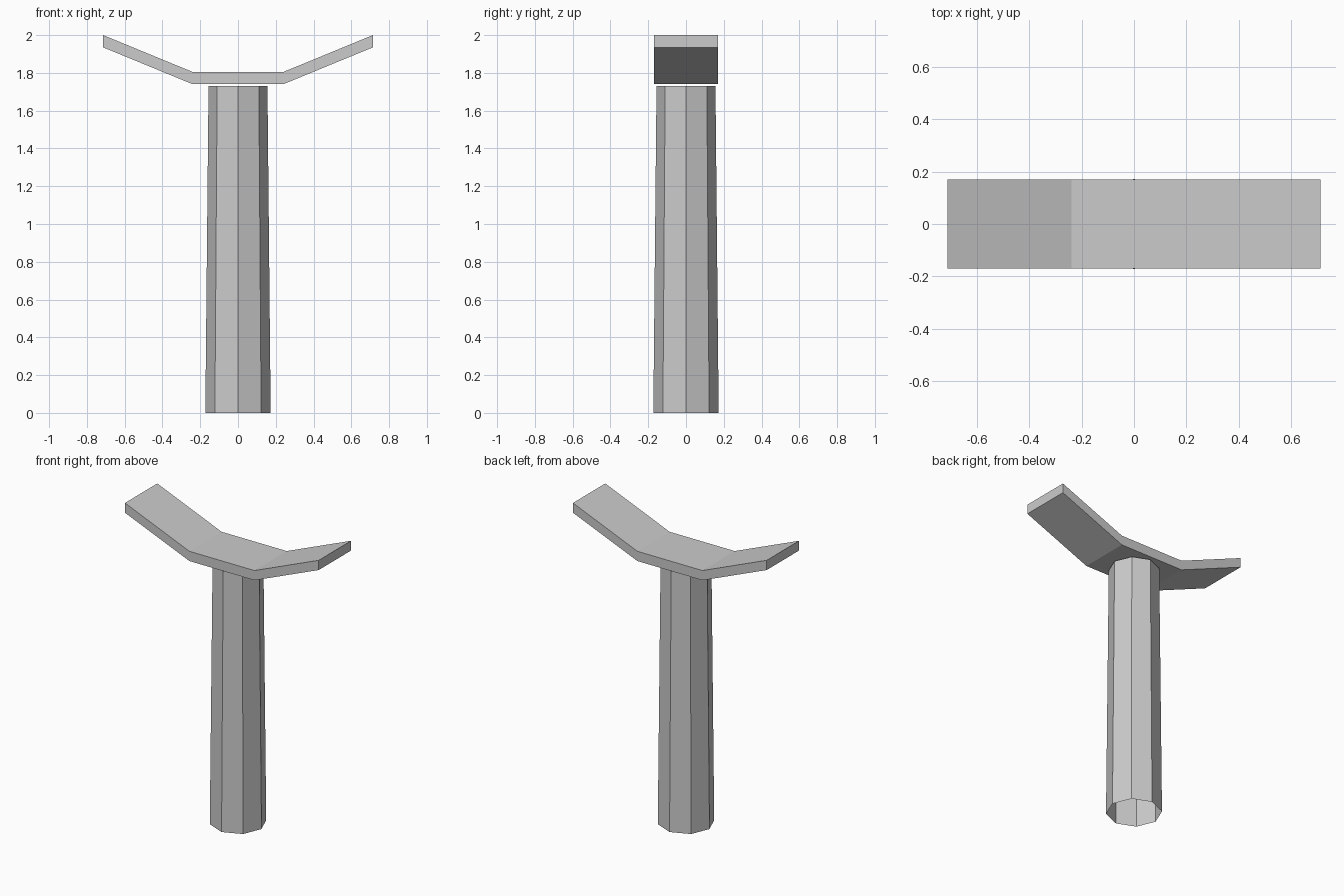
import bpy
import bmesh

cube = bpy.data.objects.get("Cube")
if cube:
    bpy.data.objects.remove(cube, do_unlink=True)

grey = bpy.data.materials.new("plain grey")
grey.use_nodes = True
colour = (0.6, 0.6, 0.6, 1)
grey.diffuse_color = colour
grey.node_tree.nodes["Principled BSDF"].inputs["Base Color"].default_value = colour


def add_object(name, bm):
    mesh = bpy.data.meshes.new(name)
    bm.to_mesh(mesh)
    bm.free()
    mesh.materials.append(grey)
    obj = bpy.data.objects.new(name, mesh)
    bpy.context.collection.objects.link(obj)
    return obj


# Tapered eight-sided column, open at both ends
HEIGHT = 1.73
bm = bmesh.new()
bmesh.ops.create_cone(bm, cap_ends=False, segments=8,
                      radius1=0.173, radius2=0.156, depth=HEIGHT)
bmesh.ops.translate(bm, verts=bm.verts, vec=(0, 0, HEIGHT / 2))
add_object("column", bm)

# Cradle: a bent strip with upswept wings, extruded front to back
HALF_DEPTH = 0.17
THICKNESS = 0.065
top_line = [(-0.714, 2.0), (-0.24, 1.805), (0.24, 1.805), (0.714, 2.0)]

bm = bmesh.new()
strips = []
for (x1, z1), (x2, z2) in zip(top_line, top_line[1:]):
    corners = [(x1, z1 - THICKNESS), (x2, z2 - THICKNESS), (x2, z2), (x1, z1)]
    strips.append(bm.faces.new([bm.verts.new((x, -HALF_DEPTH, z)) for x, z in corners]))
bmesh.ops.remove_doubles(bm, verts=bm.verts, dist=0.001)
result = bmesh.ops.extrude_face_region(bm, geom=bm.faces[:], use_keep_orig=True)
moved = [v for v in result["geom"] if isinstance(v, bmesh.types.BMVert)]
bmesh.ops.translate(bm, verts=moved, vec=(0, 2 * HALF_DEPTH, 0))
bmesh.ops.recalc_face_normals(bm, faces=bm.faces)
add_object("cradle", bm)
